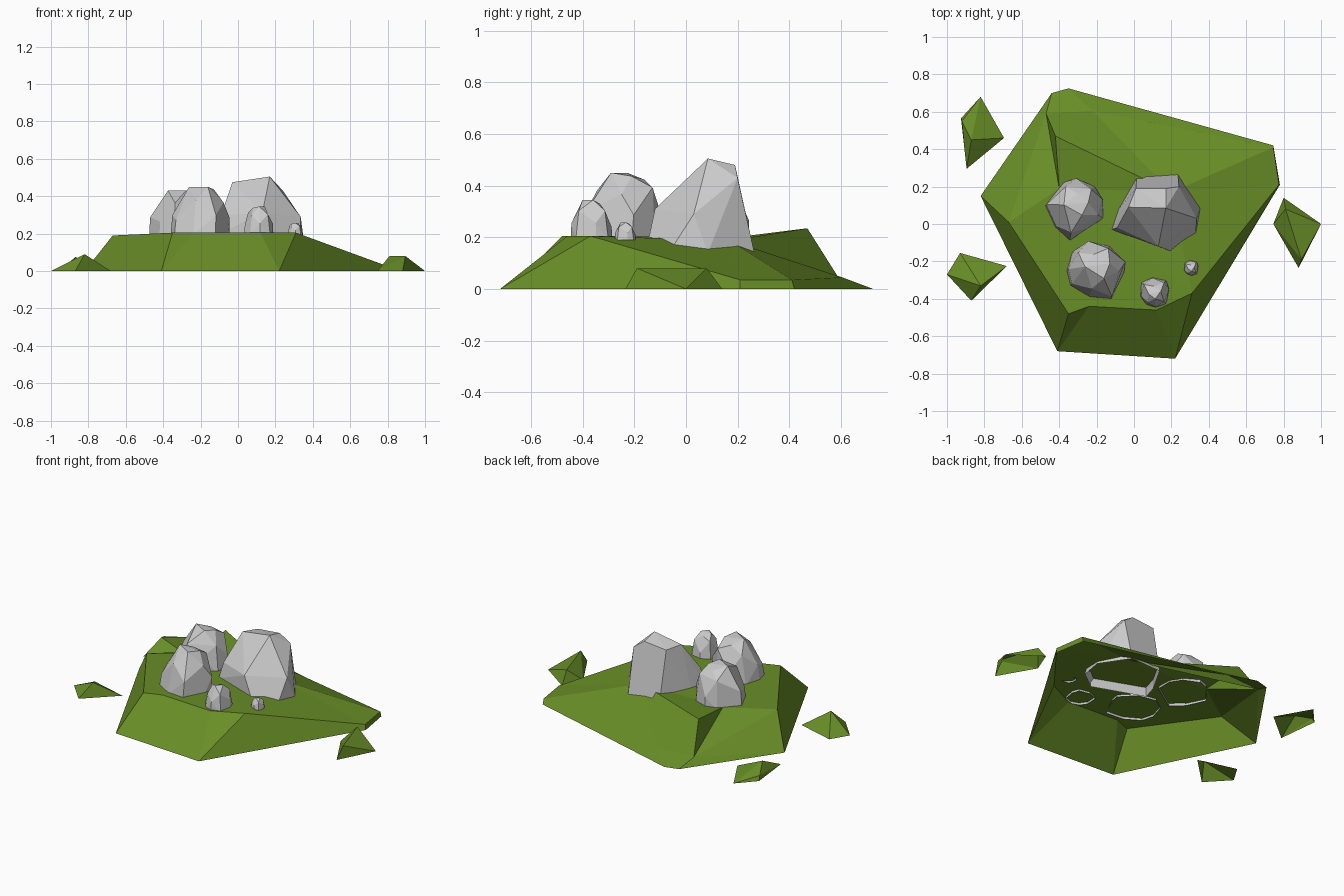
import bpy, bmesh, math
from mathutils import Vector

if "Cube" in bpy.data.objects:
    bpy.data.objects.remove(bpy.data.objects["Cube"])

grass = bpy.data.materials.new("grass")
grass.diffuse_color = (0.14, 0.27, 0.02, 1)
grass.use_nodes = True
grass.node_tree.nodes["Principled BSDF"].inputs["Base Color"].default_value = grass.diffuse_color


def finish(name, bm, mat=None):
    bmesh.ops.recalc_face_normals(bm, faces=bm.faces)
    me = bpy.data.meshes.new(name)
    bm.to_mesh(me)
    bm.free()
    ob = bpy.data.objects.new(name, me)
    bpy.context.collection.objects.link(ob)
    if mat:
        me.materials.append(mat)
    return ob


def open_hull(name, pts, mat=None, angle=4):
    """Faceted convex lump with an open underside."""
    bm = bmesh.new()
    for p in pts:
        bm.verts.new(p)
    bmesh.ops.convex_hull(bm, input=bm.verts[:])
    bmesh.ops.delete(bm, geom=[v for v in bm.verts if not v.link_faces], context='VERTS')
    bmesh.ops.recalc_face_normals(bm, faces=bm.faces)
    under = [f for f in bm.faces if f.normal.z < -0.98]
    bmesh.ops.delete(bm, geom=under, context='FACES')
    bmesh.ops.dissolve_limit(bm, angle_limit=math.radians(angle),
                             verts=bm.verts[:], edges=bm.edges[:])
    return finish(name, bm, mat)


def rock(name, outline, z0, z1, shift=(0, 0)):
    """Boulder from a base outline, narrowing in rings to an off-centre crown."""
    n = len(outline)
    c = sum((Vector(p) for p in outline), Vector((0, 0))) / n
    s = Vector(shift)
    pts = [(*p, z0) for p in outline]
    for scale, t, start, step in ((0.97, 0.42, 0, 2), (0.80, 0.78, 1, 2), (0.42, 1.0, 0, 2)):
        for i in range(start, n, step):
            q = c + (Vector(outline[i]) - c) * scale + s * t
            z = z0 + (z1 - z0) * (t - 0.05 * (i % 3))
            pts.append((q.x, q.y, z))
    return open_hull(name, pts, angle=9)


# Grassy mound: rim on the ground, plateau, sloping back and a step at back left
V = dict(
    a=(-.41, -.68, 0), b=(.22, -.72, 0), c=(.78, .21, 0), d=(.745, .42, 0),
    e=(-.35, .725, 0), f=(-.44, .70, 0), g=(-.82, .15, 0),
    A=(-.35, -.48, .205), K=(-.24, -.44, .205), L=(.12, -.46, .205), B=(.31, -.37, .205),
    C=(.775, .21, .035), D=(.745, .41, .035), E=(-.22, .605, .045), F=(-.47, .59, .045),
    G=(-.67, .01, .19), P=(-.42, .47, .235), Q=(-.40, .19, .20), R=(.20, .17, .187))
faces = ("aAK abLK bBL bcCB cdDC deED efFE fgF gGF GQF gaAG FQP FPRE "
         "EDR DCR CBR PRQ QRB QBLK QKAG QKA").split()[:-1]
bm = bmesh.new()
vert = {k: bm.verts.new(p) for k, p in V.items()}
for f in faces:
    bm.faces.new([vert[k] for k in f])
finish("grass_mound", bm, grass)

# Small grass clods around the mound
clods = {
    "grass_clod_back_left": [(-.925, .565, 0), (-.82, .68, 0), (-.695, .46, 0),
                             (-.895, .295, 0), (-.87, .45, .075), (-.92, .55, .03)],
    "grass_clod_front_left": [(-1, -.27, 0), (-.93, -.155, 0), (-.68, -.225, 0),
                              (-.87, -.41, 0), (-.82, -.33, .09)],
    "grass_clod_right": [(.80, .14, 0), (1, 0, 0), (.88, -.235, 0), (.745, 0, 0),
                         (.81, .08, .08), (.895, -.19, .08)],
}
for name, pts in clods.items():
    open_hull(name, pts, grass)

# Largest boulder
open_hull("large_rock", [
    (-.12, -.03, .19), (-.09, .07, .17), (.015, .255, .14), (.235, .265, .14),
    (.355, .085, .14), (.33, -.06, .15), (.21, -.15, .17),
    (-.09, -.02, .30), (.13, -.12, .31), (.335, .03, .29), (.24, .2, .43),
    (-.03, .09, .475), (.17, .085, .505), (.17, .19, .48), (.01, .19, .465),
    (-.12, -.03, .14), (-.09, .07, .14), (.33, -.06, .14), (.21, -.15, .14)])

# Medium boulders
rock("medium_rock_back", [(-.475, .10), (-.38, .22), (-.31, .245), (-.21, .20), (-.165, .13),
                          (-.165, .03), (-.245, -.03), (-.345, -.09), (-.42, -.02)],
     .185, .43, (.0, .01))
rock("medium_rock_front", [(-.36, -.25), (-.33, -.15), (-.25, -.095), (-.13, -.12), (-.045, -.21),
                           (-.055, -.27), (-.12, -.40), (-.24, -.39), (-.34, -.33)],
     .19, .45, (.01, .02))

# Pebbles
def pebble(name, x, y, r, z0, z1):
    ring = [(x + r * k * math.cos(t), y + r * k * math.sin(t))
            for t, k in ((.2, 1), (.8, 1.12), (1.7, 1), (2.5, 1.1), (3.4, .98),
                         (4.1, 1), (4.8, 1.02), (5.5, 1.1))]
    rock(name, ring, z0, z1)

pebble("small_rock", .11, -.365, .08, .19, .345)
pebble("tiny_rock", .305, -.235, .04, .19, .258)
